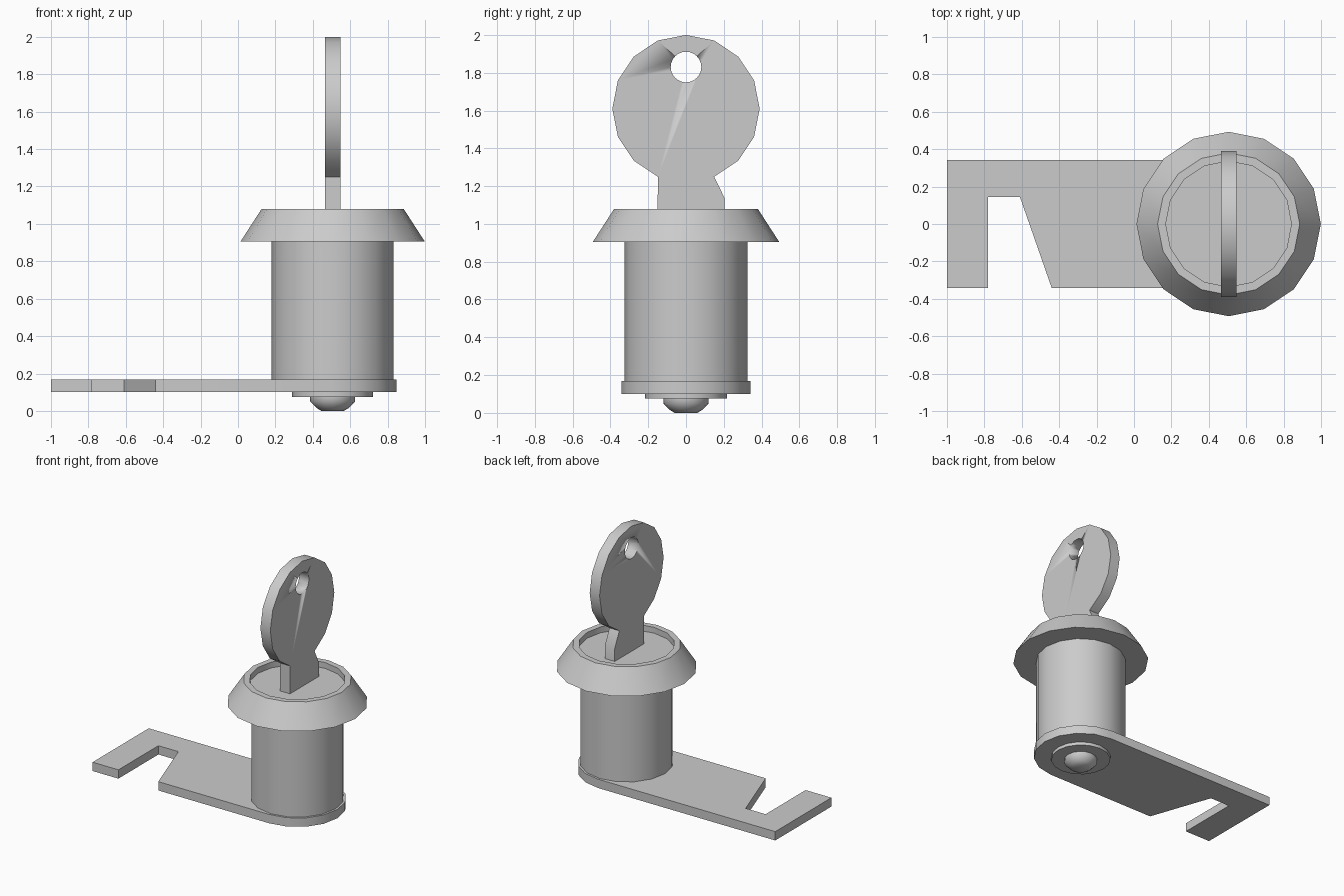
import bpy, bmesh, math

cube = bpy.data.objects.get("Cube")
if cube:
    bpy.data.objects.remove(cube, do_unlink=True)

AXIS_X = 0.506   # lock barrel axis
SIDES = 16

metal = bpy.data.materials.new("grey metal")
metal.use_nodes = True
GREY = (0.6, 0.6, 0.6, 1)
metal.diffuse_color = GREY
metal.node_tree.nodes["Principled BSDF"].inputs["Base Color"].default_value = GREY


def finish(name, bm, angle=35):
    bmesh.ops.recalc_face_normals(bm, faces=bm.faces)
    mesh = bpy.data.meshes.new(name)
    bm.to_mesh(mesh)
    bm.free()
    mesh.materials.append(metal)
    ob = bpy.data.objects.new(name, mesh)
    bpy.context.collection.objects.link(ob)
    bpy.ops.object.select_all(action="DESELECT")
    ob.select_set(True)
    bpy.context.view_layer.objects.active = ob
    bpy.ops.object.shade_smooth_by_angle(angle=math.radians(angle))
    return ob


def lathe(name, profile, angle=35):
    """Spin (radius, z) points round the barrel axis and cap both ends."""
    bm = bmesh.new()
    rings = []
    for r, z in profile:
        rings.append([bm.verts.new((AXIS_X + r * math.cos(i * math.tau / SIDES),
                                    r * math.sin(i * math.tau / SIDES), z))
                      for i in range(SIDES)])
    for a, b in zip(rings, rings[1:]):
        for i in range(SIDES):
            j = (i + 1) % SIDES
            bm.faces.new((a[i], a[j], b[j], b[i]))
    bm.faces.new(rings[0])
    bm.faces.new(rings[-1])
    return finish(name, bm, angle)


def plate(name, points, offset):
    """Extrude a flat outline of 3D points by the offset vector."""
    bm = bmesh.new()
    face = bm.faces.new([bm.verts.new(p) for p in points])
    new = bmesh.ops.extrude_face_region(bm, geom=[face])["geom"]
    bmesh.ops.translate(bm, vec=offset,
                        verts=[v for v in new if isinstance(v, bmesh.types.BMVert)])
    return finish(name, bm)


# Barrel, flared collar with a recessed plug face
lathe("barrel", [(0.326, 0.15), (0.326, 0.92)])
lathe("collar", [(0.493, 0.905), (0.38, 1.08), (0.336, 1.08), (0.336, 1.035)])

# Washer and domed screw beneath the arm
lathe("washer", [(0.216, 0.075), (0.216, 0.11)])
lathe("screw", [(0.06, 0), (0.085, 0.015), (0.12, 0.05), (0.12, 0.08)], 50)

# Hooked cam arm with a rounded end round the barrel
R = 0.342
arc = [(AXIS_X + R * math.cos(a), R * math.sin(a))
       for a in (math.pi * (i / 8 - 0.5) for i in range(9))]
hook = [(-1, R), (-1, -R), (-0.78, -R), (-0.78, 0.145), (-0.61, 0.145), (-0.44, -R)]
plate("cam_arm", [(x, y, 0.1) for x, y in hook + arc], (0, 0, 0.068))

# Key: round bow running down into a blade
KEY_Z, KEY_R, THICK = 1.61, 0.39, 0.084
bow = [(KEY_R * math.sin(a), KEY_Z + KEY_R * math.cos(a))
       for a in (i * math.tau / SIDES for i in range(-7, 8))]
blade = [(0.205, 1.135), (0.205, 0.95), (-0.15, 0.95)]
key = plate("key", [(AXIS_X - THICK / 2, y, z) for y, z in bow + blade], (THICK, 0, 0))

# Ring hole through the bow
bm = bmesh.new()
bmesh.ops.create_cone(bm, cap_ends=True, segments=24, radius1=0.081, radius2=0.081, depth=0.4)
cutter = finish("key_hole_cutter", bm)
cutter.rotation_euler = (0, math.pi / 2, 0)
cutter.location = (AXIS_X, 0, 1.83)
cutter.hide_render = True
cutter.hide_set(True)
hole = key.modifiers.new("ring hole", "BOOLEAN")
hole.operation = "DIFFERENCE"
hole.solver = "EXACT"
hole.object = cutter
